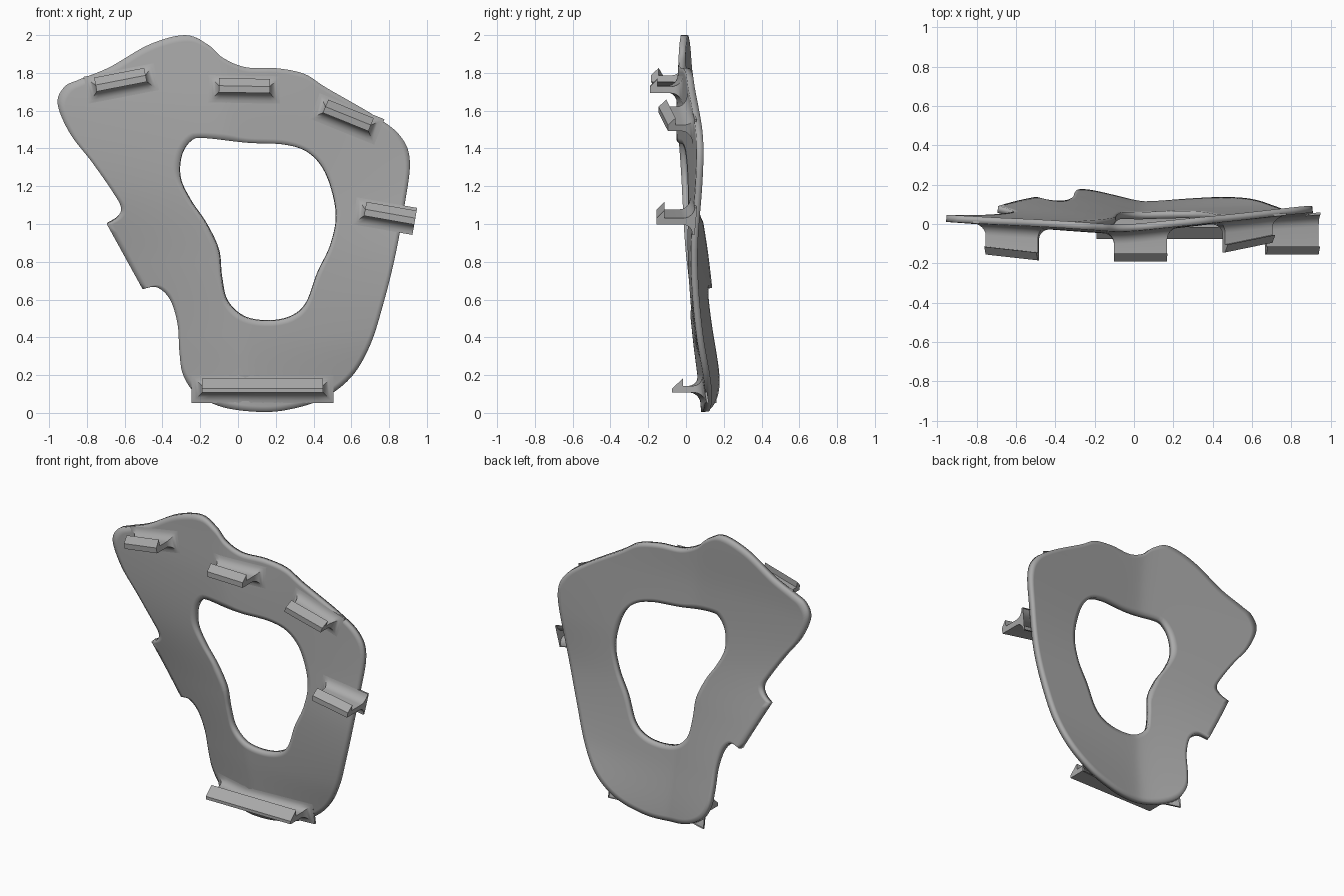
import bpy, bmesh, math
from mathutils import Vector

if "Cube" in bpy.data.objects:
    bpy.data.objects.remove(bpy.data.objects["Cube"])

grey = bpy.data.materials.new("plain grey")
grey.use_nodes = True
COLOUR = (0.4, 0.4, 0.4, 1)
grey.diffuse_color = COLOUR
grey.node_tree.nodes["Principled BSDF"].inputs["Base Color"].default_value = COLOUR

CENTRE = Vector((0.12, 0.95))
THICK = 0.036


def catmull(a, b, c, d, t):
    return 0.5 * (2 * b + (c - a) * t + (2 * a - 5 * b + 4 * c - d) * t * t
                  + (3 * b - a - 3 * c + d) * t ** 3)


def spline(points, steps, closed=False):
    """Smooth curve through 2D points."""
    p = [Vector(q) for q in points]
    p = [p[-1]] + p + p[:2] if closed else [p[0]] + p + [p[-1]]
    out = [catmull(*p[i:i + 4], k / steps) for i in range(len(p) - 3) for k in range(steps)]
    return out if closed else out + [p[-1]]


# Plate bend at even heights: valley depth, left slope, right slope, valley x
BEND = [Vector(r) for r in (
    (0.08, 0.30, 0.09, 0.06), (0.035, 0.25, 0.035, 0.05), (-0.005, 0.175, 0.04, 0.0),
    (-0.04, 0.10, 0.10, -0.06), (-0.05, 0.075, 0.12, -0.08), (-0.035, 0.07, 0.10, -0.10))]


def plate_y(x, z):
    f = min(max(z / 0.4, 0), 4.999)
    i = int(f)
    rows = [BEND[min(max(i + k, 0), 5)] for k in (-1, 0, 1, 2)]
    depth, left, right, mid = catmull(*rows, f - i)
    dx = x - mid
    return depth + (left if dx < 0 else right) * (math.hypot(dx, 0.06) - 0.06)


def finish(bm, name):
    mesh = bpy.data.meshes.new(name)
    bm.to_mesh(mesh)
    bm.free()
    mesh.materials.append(grey)
    ob = bpy.data.objects.new(name, mesh)
    bpy.context.collection.objects.link(ob)
    bpy.ops.object.select_all(action='DESELECT')
    ob.select_set(True)
    bpy.context.view_layer.objects.active = ob
    bpy.ops.object.shade_smooth_by_angle(angle=math.radians(35))
    return ob


def bridge(bm, a, b):
    n = len(a)
    for i in range(n):
        bm.faces.new((a[i], a[(i + 1) % n], b[(i + 1) % n], b[i]))


# Outer edge, clockwise from the upper corner of the side tab
outer = spline([
    (-0.695, 1.0), (-0.64, 1.035), (-0.62, 1.09), (-0.67, 1.18), (-0.775, 1.33),
    (-0.89, 1.48), (-0.955, 1.635), (-0.92, 1.725), (-0.84, 1.765), (-0.68, 1.83),
    (-0.47, 1.95), (-0.28, 2.0), (-0.16, 1.95), (-0.08, 1.88), (0.04, 1.83), (0.2, 1.825),
    (0.35, 1.795), (0.47, 1.72), (0.72, 1.575), (0.86, 1.465), (0.91, 1.33), (0.88, 1.09),
    (0.83, 0.82), (0.77, 0.58), (0.7, 0.36), (0.6, 0.19), (0.45, 0.075), (0.28, 0.02),
    (0.12, 0.005), (-0.08, 0.03), (-0.22, 0.1), (-0.29, 0.2), (-0.31, 0.32), (-0.32, 0.47),
    (-0.36, 0.6), (-0.43, 0.665), (-0.505, 0.655)], 6)
outer += [outer[-1].lerp(outer[0], k / 8) for k in range(1, 8)]

# Central opening
hole = spline([
    (-0.18, 1.455), (0.05, 1.43), (0.25, 1.42), (0.38, 1.375), (0.47, 1.26), (0.52, 1.06),
    (0.49, 0.89), (0.42, 0.74), (0.36, 0.58), (0.28, 0.51), (0.16, 0.487), (0.03, 0.51),
    (-0.06, 0.59), (-0.09, 0.72), (-0.105, 0.86), (-0.17, 1.0), (-0.25, 1.12),
    (-0.305, 1.24), (-0.3, 1.36), (-0.25, 1.44)], 8, True)


def hole_point(target):
    """Where the ray from the centre to the target crosses the opening."""
    d = (target - CENTRE).normalized()
    for a, b in zip(hole, hole[1:] + hole[:1]):
        ca, cb = d.cross(a - CENTRE), d.cross(b - CENTRE)
        if ca * cb <= 0 and ca != cb and d.dot(a - CENTRE) > 0:
            return a.lerp(b, ca / (ca - cb))
    return hole[0]


# Bent plate: rings from the opening out to the edge, then thickened backwards
inner = [hole_point(p) for p in outer]
bm = bmesh.new()
RINGS = 16
rings = []
for k in range(RINGS + 1):
    flat = [a.lerp(b, k / RINGS) for a, b in zip(inner, outer)]
    rings.append([bm.verts.new((p.x, plate_y(p.x, p.y), p.y)) for p in flat])
for a, b in zip(rings, rings[1:]):
    bridge(bm, a, b)
bm.normal_update()
if sum(f.normal.y for f in bm.faces) > 0:
    bmesh.ops.reverse_faces(bm, faces=bm.faces[:])
plate = finish(bm, "bent_plate")
solid = plate.modifiers.new("thickness", 'SOLIDIFY')
solid.thickness = THICK
solid.offset = -1
bpy.ops.object.modifier_move_to_index(modifier="thickness", index=0)


def clip(name, x, z, half, roll, tip, yaw=0, flare_right=1, barb=0.04, lip=0.035):
    """Hook: filleted shelf growing from the plate, ending in an upturned barb."""
    bm = bmesh.new()
    c, s = math.cos(math.radians(roll)), math.sin(math.radians(roll))
    radius, shelf, across = 0.055, 0.035, 12

    def place(u, h, y=None, lift=0):
        px, pz = x + u * c - h * s, z + u * s + h * c
        return (px, plate_y(px, pz) - lift if y is None else y + yaw * u, pz)

    def ring(out, y=None, lift=0):
        lo, hi = -half - out, half + out * flare_right
        us = [lo + (hi - lo) * k / across for k in range(across + 1)]
        pts = [(u, -out) for u in us] + [(u, shelf + out) for u in reversed(us)]
        return [bm.verts.new(place(u, h, y, lift)) for u, h in pts]

    # Fillet and shelf
    loops = [ring(radius, lift=-0.012)]
    for k in range(7):
        a = math.pi / 2 * k / 6
        loops.append(ring(radius * (1 - math.sin(a)), lift=radius * (1 - math.cos(a))))
    loops.append(ring(0, tip + barb))
    for a, b in zip(loops, loops[1:]):
        bridge(bm, a, b)
    # Barb
    profile = [(0, 0), (0, lip), (barb, 0.075), (barb, 0)]
    ends = [[bm.verts.new(place(u, h, tip + d)) for d, h in profile] for u in (-half, half)]
    bridge(bm, *ends)
    for end in ends:
        bm.faces.new(end)
    bmesh.ops.recalc_face_normals(bm, faces=bm.faces[:])
    finish(bm, name)


clip("upper_right_clip", -0.615, 1.727, 0.135, 11, -0.17, yaw=-0.11)
clip("upper_middle_clip", 0.033, 1.695, 0.135, -1, -0.19)
clip("upper_left_clip", 0.57, 1.54, 0.13, -22, -0.12, yaw=0.19)
clip("side_left_clip", 0.80, 1.02, 0.135, -10, -0.155, flare_right=0)
clip("bottom_clip", 0.13, 0.108, 0.32, 0, -0.075, barb=0.06, lip=0.02)
